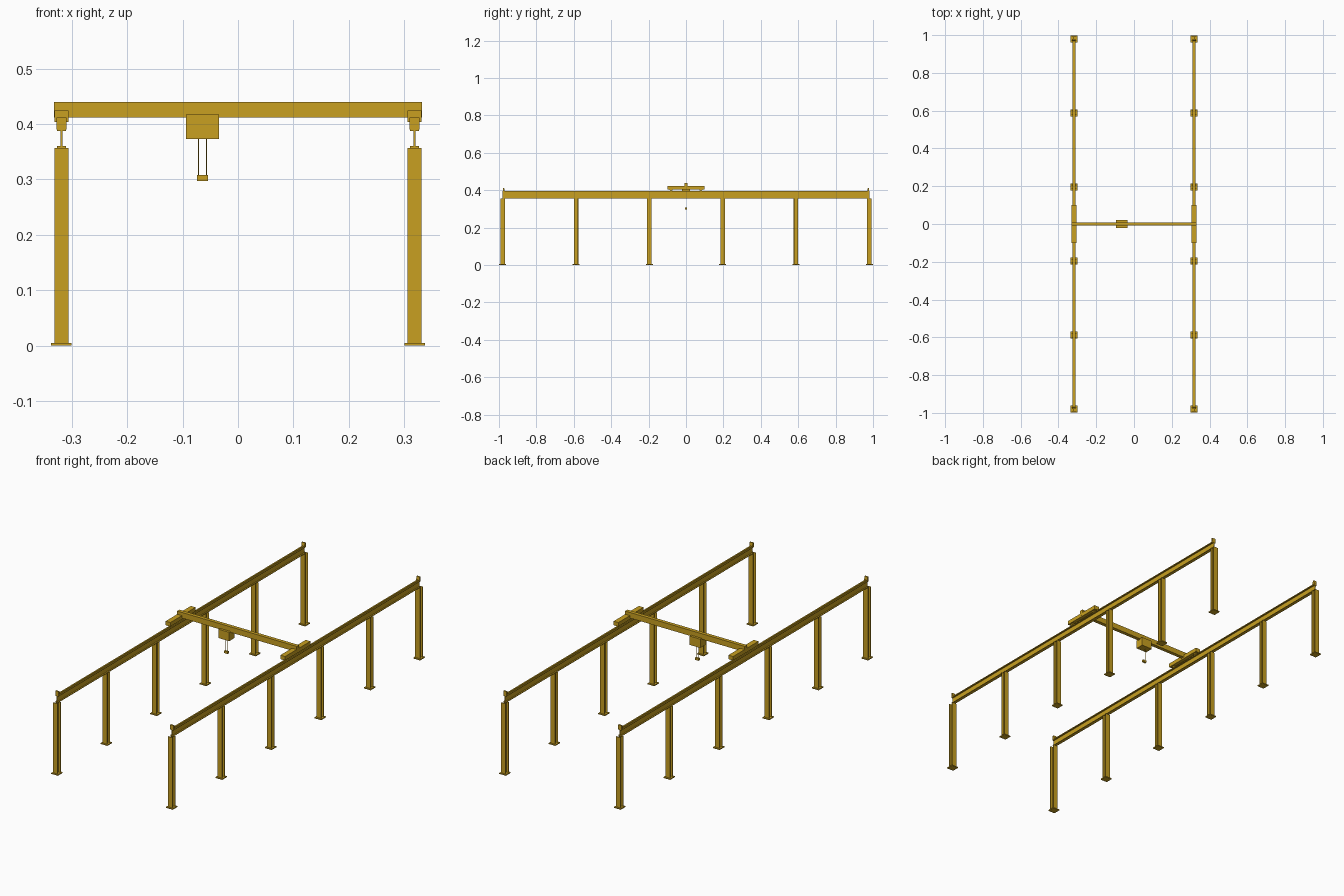
import bpy, bmesh
from mathutils import Matrix

cube = bpy.data.objects.get("Cube")
if cube:
    bpy.data.objects.remove(cube, do_unlink=True)

yellow = bpy.data.materials.new("safety yellow")
yellow.use_nodes = True
yellow.diffuse_color = (0.58, 0.35, 0.015, 1)
yellow.node_tree.nodes["Principled BSDF"].inputs["Base Color"].default_value = yellow.diffuse_color


def finish(name, bm):
    bmesh.ops.recalc_face_normals(bm, faces=bm.faces)
    mesh = bpy.data.meshes.new(name)
    bm.to_mesh(mesh)
    bm.free()
    mesh.materials.append(yellow)
    obj = bpy.data.objects.new(name, mesh)
    bpy.context.collection.objects.link(obj)
    return obj


def box(name, x, y, z):
    """Box from (min, max) ranges on each axis."""
    bm = bmesh.new()
    bmesh.ops.create_cube(bm, size=1)
    for v in bm.verts:
        v.co = [r[0] + (c + 0.5) * (r[1] - r[0]) for c, r in zip(v.co, (x, y, z))]
    return finish(name, bm)


def around(c, size):
    return (c - size / 2, c + size / 2)


def extrude(name, points, vector):
    """Prism made by sweeping a flat outline along a vector."""
    bm = bmesh.new()
    face = bm.faces.new([bm.verts.new(p) for p in points])
    new = bmesh.ops.extrude_face_region(bm, geom=[face])["geom"]
    bmesh.ops.translate(bm, vec=vector, verts=[g for g in new if isinstance(g, bmesh.types.BMVert)])
    return finish(name, bm)


def cylinder(name, centre, radius, depth, axis, sides):
    bm = bmesh.new()
    turn = Matrix.Rotation(1.5708, 4, "Y") if axis == "X" else Matrix()
    bmesh.ops.create_cone(bm, cap_ends=True, segments=sides, radius1=radius, radius2=radius,
                          depth=depth, matrix=Matrix.Translation(centre) @ turn)
    return finish(name, bm)


def i_outline(width, height, flange, web):
    """Outline of an I section centred on the origin."""
    w, h, t, s = width / 2, height / 2, flange, web / 2
    half = [(w, -h), (w, -h + t), (s, -h + t), (s, h - t), (w, h - t), (w, h)]
    return half + [(-a, b) for a, b in reversed(half)]


END = 0.98
COLUMN_TOP = 0.357
BEAM_TOP = 0.39
RAIL_TOP = 0.397
SPAN = 0.3185

for side, label in ((-1, "right"), (1, "left")):
    x = side * SPAN
    # Columns on base plates
    for i in range(6):
        y = -END + i * 2 * END / 5
        box(f"{label}_base_plate", around(x, 0.037), around(y, 0.037), (0, 0.005))
        section = i_outline(0.026, 0.024, 0.003, 0.003)
        extrude(f"{label}_column", [(x + a, y + b, 0.005) for a, b in section], (0, 0, COLUMN_TOP - 0.005))
    # Runway beam with a rail on top
    middle = (COLUMN_TOP + BEAM_TOP) / 2
    section = i_outline(0.016, BEAM_TOP - COLUMN_TOP, 0.003, 0.003)
    extrude(f"{label}_runway_beam", [(x + a, -END, middle + b) for a, b in section], (0, 2 * END, 0))
    box(f"{label}_rail", around(x, 0.007), (-END, END), (BEAM_TOP, RAIL_TOP))
    # End stops
    for end in (-1, 1):
        y = end * (END - 0.006)
        stop = [(-0.005, 0.39), (0.005, 0.39), (0.005, 0.412), (-0.002, 0.412)]
        extrude(f"{label}_end_stop", [(x - 0.009, y + end * a, z) for a, z in stop], (0.018, 0, 0))
        # Truck wheels
        cylinder(f"{label}_truck_wheel", (x, end * 0.08, RAIL_TOP + 0.009), 0.009, 0.01, "X", 20)
    # End truck
    box(f"{label}_end_truck", around(x, 0.026), (-0.1, 0.1), (0.404, 0.424))

# Bridge girder, hoist and hook
box("bridge_girder", (-0.332, 0.332), (-0.009, 0.009), (0.412, 0.44))
HOIST = -0.064
box("hoist_trolley", around(HOIST, 0.06), (-0.021, 0.021), (0.373, 0.417))
for dx in (-0.007, 0.007):
    cylinder("hoist_rope", (HOIST + dx, 0, 0.34), 0.0008, 0.07, "Z", 8)
box("hook_block", around(HOIST, 0.02), (-0.005, 0.005), (0.297, 0.308))
